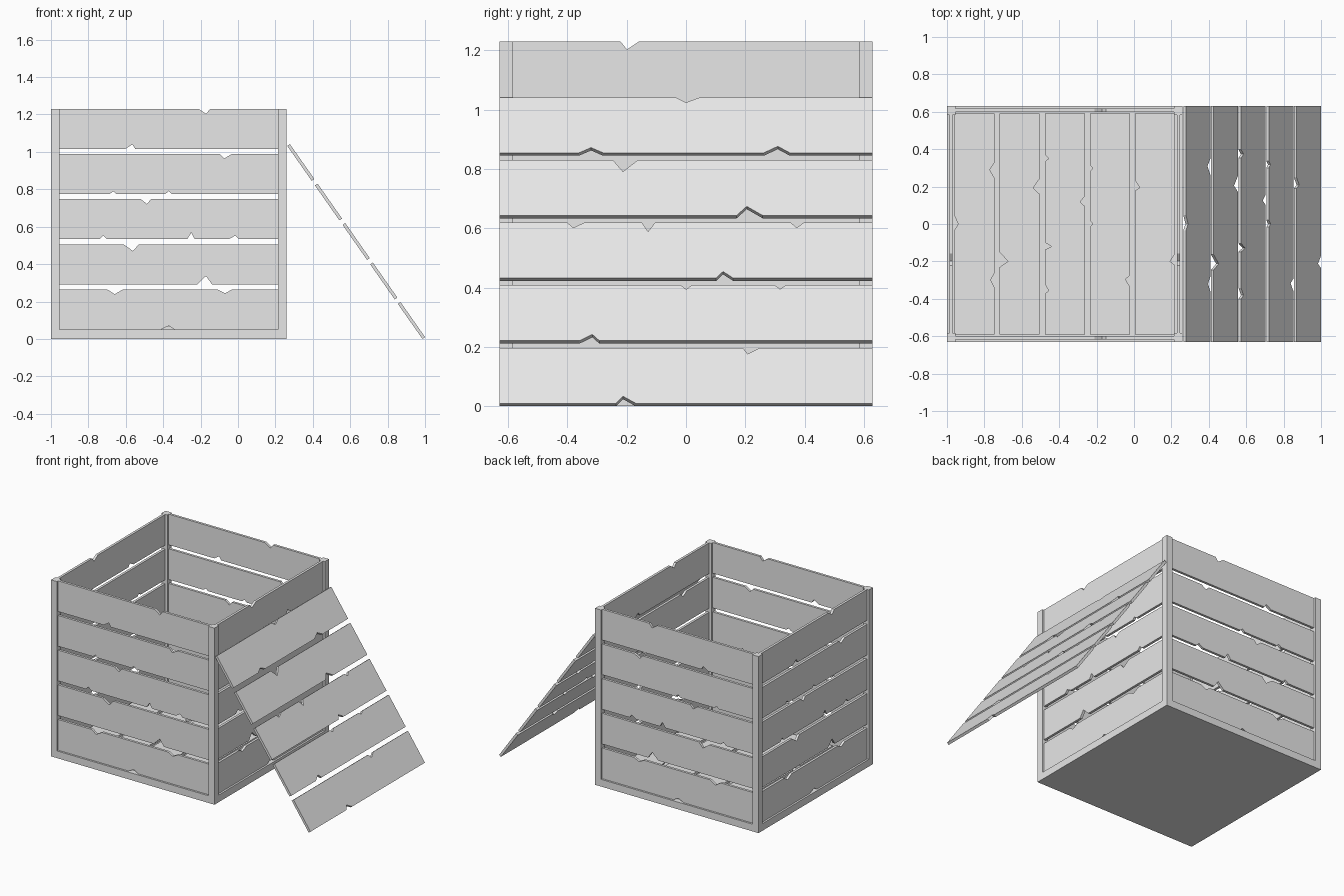
import bpy, bmesh, math
from mathutils import Matrix, Vector

cube = bpy.data.objects.get("Cube")
if cube:
    bpy.data.objects.remove(cube, do_unlink=True)

grey = bpy.data.materials.new("plain grey")
grey.use_nodes = True
COLOR = (0.8, 0.8, 0.8, 1)
grey.diffuse_color = COLOR
grey.node_tree.nodes["Principled BSDF"].inputs["Base Color"].default_value = COLOR

SIZE, PLANK, GAP, THICK = 1.18, 0.214, 0.0275, 0.017
CX = -0.37          # crate centre in x
HALF = 0.63         # crate half width
HEIGHT = 1.23
POST = 0.046
BASE = 0.05

# chips per plank: (lower edge, upper edge), each (centre, left, right, depth)
CHIPS = [
    ([(0, .044, .032, .02)], [(-.29, .038, .044, .025), (.30, .038, .038, .02)]),
    ([(.199, .047, .032, .045)], [(-.192, .05, .032, .035)]),
    ([(-.35, .022, .019, .02), (.12, .022, .019, .035), (.356, .035, .019, .02)],
     [(-.117, .032, .022, .025)]),
    ([(-.297, .019, .016, .015), (0, .019, .016, .016)], [(.296, .022, .04, .024)]),
    ([(-.195, .038, .016, .024)], [(.199, .04, .022, .027)]),
]


def finish(name, bm):
    bmesh.ops.recalc_face_normals(bm, faces=bm.faces)
    mesh = bpy.data.meshes.new(name)
    bm.to_mesh(mesh)
    bm.free()
    mesh.materials.append(grey)
    obj = bpy.data.objects.new(name, mesh)
    bpy.context.collection.objects.link(obj)
    return obj


def box(name, low, high):
    bm = bmesh.new()
    bmesh.ops.create_cube(bm, size=1)
    low, high = Vector(low), Vector(high)
    for v in bm.verts:
        v.co = (low + high) / 2 + v.co * (high - low)
    return finish(name, bm)


def edge_points(chips, v, inward):
    """Plank edge from left to right, with a notch for each chip."""
    half = SIZE / 2
    points = [(-half, v)]
    for u, left, right, depth in chips:
        points += [(u - left, v), (u, v + inward * depth), (u + right, v)]
    return points + [(half, v)]


def panel(name, origin, across, along, normal, scale=1.0):
    """Five chipped planks; across, along and normal are the panel axes."""
    across, along, normal = (Vector(a) for a in (across, along, normal))
    origin = Vector(origin)
    for i, (lower, upper) in enumerate(CHIPS):
        v = i * (PLANK + GAP)
        outline = edge_points(lower, v, 1) + edge_points(upper, v + PLANK, -1)[::-1]
        bm = bmesh.new()
        verts = [bm.verts.new(origin + (across * a + along * b) * scale) for a, b in outline]
        face = bm.faces.new(verts)
        side = bmesh.ops.extrude_face_region(bm, geom=[face])["geom"]
        moved = [g for g in side if isinstance(g, bmesh.types.BMVert)]
        bmesh.ops.translate(bm, vec=normal * THICK, verts=moved)
        finish(f"{name}_plank_{i + 1}", bm)


# base slab and corner posts
box("base", (CX - HALF, -HALF, 0), (CX + HALF, HALF, BASE))
for sx, x_name in ((-1, "right"), (1, "left")):
    for sy, y_name in ((-1, "front"), (1, "back")):
        xs = sorted((CX + sx * HALF, CX + sx * (HALF - POST)))
        ys = sorted((sy * HALF, sy * (HALF - POST)))
        box(f"{y_name}_{x_name}_post", (xs[0], ys[0], BASE), (xs[1], ys[1], HEIGHT))

# four walls, opposite walls being mirrored
INNER = HALF - 0.03
for sign, y_name, x_name in ((-1, "front", "right"), (1, "back", "left")):
    panel(f"{y_name}_wall", (CX, sign * INNER, BASE), (1, 0, 0), (0, 0, 1), (0, sign, 0))
    panel(f"{x_name}_wall", (CX + sign * INNER, 0, BASE), (0, -1, 0), (0, 0, 1), (sign, 0, 0))

# floor planks on the base
panel("floor", (CX - SIZE / 2, 0, BASE), (0, -1, 0), (1, 0, 0), (0, 0, 1))

# lid leaning against the left side
tilt = math.radians(35)
s, c = math.sin(tilt), math.cos(tilt)
lid_scale = 2 * HALF / SIZE
length = (5 * PLANK + 4 * GAP) * lid_scale
panel("lid", (1 - THICK * c - length * s, 0, length * c), (0, -1, 0), (s, 0, -c), (c, 0, s), lid_scale)
